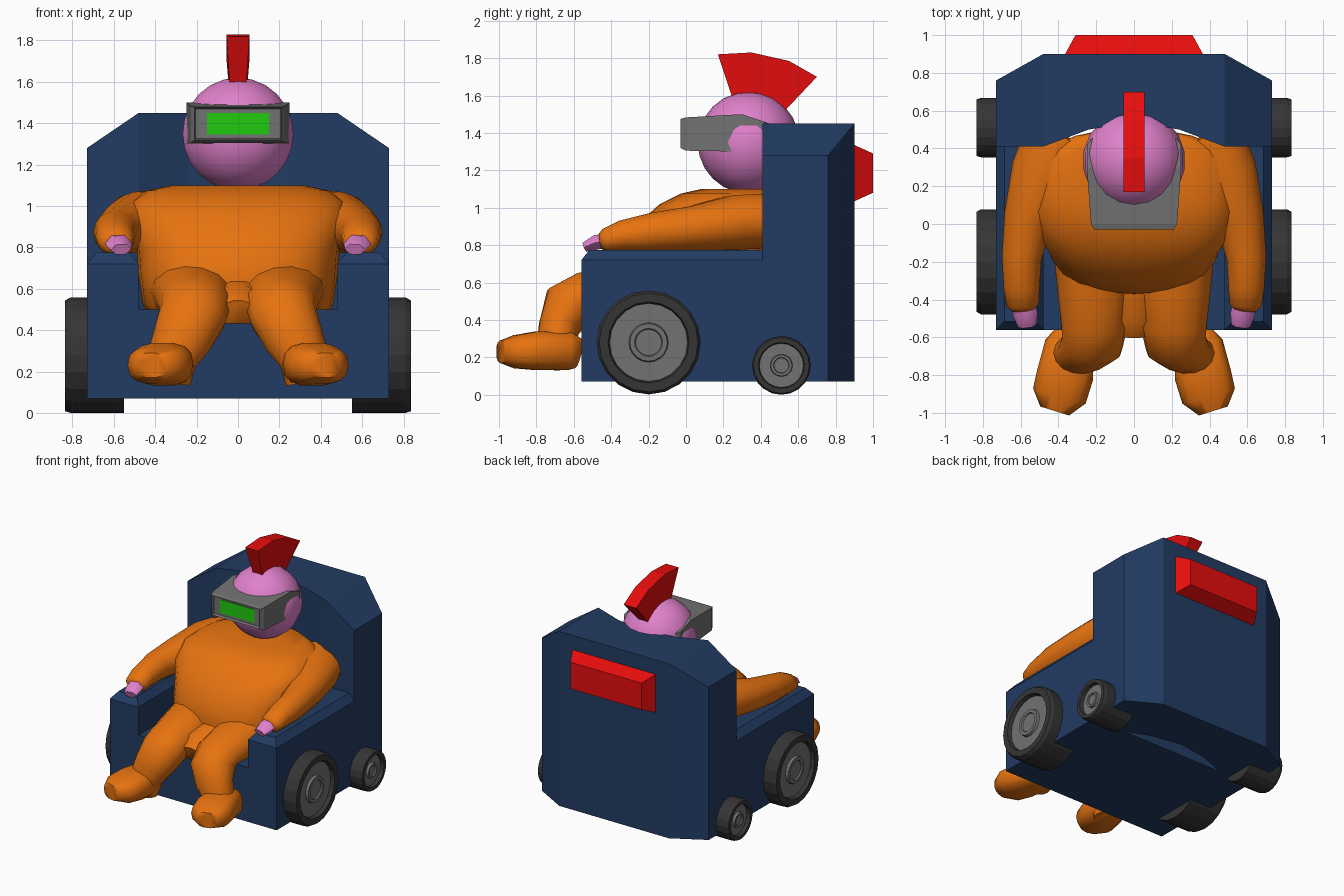
import bpy, bmesh
from math import sin, cos, pi, radians, copysign
from mathutils import Vector

if "Cube" in bpy.data.objects:
    bpy.data.objects.remove(bpy.data.objects["Cube"])


def material(name, rgb):
    m = bpy.data.materials.new(name)
    m.use_nodes = True
    m.diffuse_color = (*rgb, 1)
    m.node_tree.nodes["Principled BSDF"].inputs["Base Color"].default_value = (*rgb, 1)
    return m


BLUE = material("navy blue", (0.016, 0.045, 0.125))
ORANGE = material("suit orange", (0.8, 0.17, 0.005))
PINK = material("skin pink", (0.75, 0.22, 0.6))
RED = material("bright red", (0.8, 0.004, 0.004))
GREY = material("metal grey", (0.17, 0.17, 0.17))
BLACK = material("tyre black", (0.036, 0.036, 0.036))
GREEN = material("screen green", (0.015, 0.6, 0.005))


def finish(name, bm, mats, smooth=None):
    bmesh.ops.recalc_face_normals(bm, faces=bm.faces)
    me = bpy.data.meshes.new(name)
    bm.to_mesh(me)
    bm.free()
    for m in mats:
        me.materials.append(m)
    ob = bpy.data.objects.new(name, me)
    bpy.context.collection.objects.link(ob)
    if smooth:
        bpy.ops.object.select_all(action='DESELECT')
        ob.select_set(True)
        bpy.context.view_layer.objects.active = ob
        bpy.ops.object.shade_smooth_by_angle(angle=radians(smooth))
    return ob


def loft(bm, rings):
    """Skin a list of equal-length point rings and cap both ends."""
    vs = [[bm.verts.new(p) for p in ring] for ring in rings]
    n = len(vs[0])
    for a, b in zip(vs, vs[1:]):
        for i in range(n):
            bm.faces.new((a[i], a[(i + 1) % n], b[(i + 1) % n], b[i]))
    bm.faces.new(vs[0][::-1])
    bm.faces.new(vs[-1])


def rect(x0, x1, y0, y1, z):
    return [(x0, y0, z), (x1, y0, z), (x1, y1, z), (x0, y1, z)]


def tube(name, sections, mat, sides=14, axis=None, square=1.0, flip=1):
    """Oval sections (x, y, z, half width, half depth) along a path."""
    pts = [Vector((s[0] * flip, s[1], s[2])) for s in sections]
    rings = []
    for i, s in enumerate(sections):
        t = axis or (pts[min(i + 1, len(pts) - 1)] - pts[max(i - 1, 0)]).normalized()
        u = (Vector((1, 0, 0)) - t * t.x).normalized()
        v = t.cross(u)
        ring = []
        for k in range(sides):
            c, d = cos(2 * pi * k / sides), sin(2 * pi * k / sides)
            c, d = (copysign(abs(q) ** square, q) for q in (c, d))
            ring.append(pts[i] + u * c * s[3] + v * d * s[4])
        rings.append(ring)
    bm = bmesh.new()
    loft(bm, rings)
    return finish(name, bm, [mat], 65)


# Chair base: U-shaped section run from front to back
half = [(0.73, 0.07), (0.73, 0.72), (0.48, 0.72), (0.48, 0.5)]
section = half + [(-x, z) for x, z in half[::-1]]
bm = bmesh.new()
loft(bm, [[(x, y, z) for x, z in section] for y in (-0.56, 0.42)])
finish("chair_base", bm, [BLUE])

# Chair back: plan outline raised, then the top corners sliced off
half = [(0.24, 0.5), (0.48, 0.41), (0.73, 0.41), (0.73, 0.76), (0.48, 0.9)]
plan = [(0, 0.54)] + half + [(-x, y) for x, y in half[::-1]]
bm = bmesh.new()
loft(bm, [[(x, y, z) for x, y in plan] for z in (0.07, 1.45)])
for s in (1, -1):
    geom = bm.verts[:] + bm.edges[:] + bm.faces[:]
    cut = bmesh.ops.bisect_plane(bm, geom=geom, plane_co=(s * 0.73, 0, 1.28),
                                 plane_no=(s * 0.17, 0, 0.25), clear_outer=True)
    edges = [e for e in cut["geom_cut"] if isinstance(e, bmesh.types.BMEdge)]
    bmesh.ops.holes_fill(bm, edges=edges)
finish("chair_back", bm, [BLUE])

# Red panel on the back
bm = bmesh.new()
loft(bm, [[(x, 0.89, z) for x, z in ((-0.37, 1.03), (0.37, 1.03), (0.37, 1.34), (-0.37, 1.34))],
          [(x, 1.0, z) for x, z in ((-0.31, 1.08), (0.31, 1.08), (0.31, 1.29), (-0.31, 1.29))]])
finish("back_panel", bm, [RED])


def wheel(name, side, y, z, r):
    """Revolve a rim profile about the x axis; hub segments are grey."""
    prof = [(0.55, 1), (0.81, 1), (0.835, 0.95), (0.835, 0.78), (0.805, 0.75),
            (0.805, 0.38), (0.825, 0.36), (0.825, 0.27), (0.815, 0.25)]
    n = 20
    bm = bmesh.new()
    loft(bm, [[(side * x, y + r * k * cos(2 * pi * i / n), z + r * k * sin(2 * pi * i / n))
               for i in range(n)] for x, k in prof])
    for f in bm.faces:
        c = f.calc_center_median()
        dist = ((c.y - y) ** 2 + (c.z - z) ** 2) ** 0.5
        f.material_index = int(dist < 0.745 * r and abs(c.x) > 0.6)
    finish(name, bm, [BLACK, GREY])


# Paired parts
for side, label in ((1, "left"), (-1, "right")):
    wheel(label + "_front_wheel", side, -0.2, 0.28, 0.278)
    wheel(label + "_rear_wheel", side, 0.51, 0.157, 0.157)

    # Sloped armrest pad
    bm = bmesh.new()
    x0, x1 = sorted((side * 0.48, side * 0.73))
    loft(bm, [rect(x0, x1, -0.56, 0.42, 0.72),
              rect(x0 + 0.045, x1 - 0.045, -0.515, 0.42, 0.775)])
    finish(label + "_armrest", bm, [BLUE])

    tube(label + "_arm", [
        (0.36, 0.46, 0.93, 0.22, 0.15), (0.47, 0.25, 0.92, 0.19, 0.15),
        (0.56, 0.03, 0.89, 0.13, 0.12), (0.595, -0.18, 0.87, 0.105, 0.105),
        (0.595, -0.34, 0.85, 0.095, 0.085), (0.59, -0.43, 0.825, 0.085, 0.065),
        (0.587, -0.455, 0.82, 0.06, 0.045)], ORANGE, flip=side)
    tube(label + "_hand", [
        (0.59, -0.4, 0.83, 0.06, 0.045), (0.575, -0.48, 0.815, 0.065, 0.045),
        (0.565, -0.54, 0.79, 0.05, 0.03)], PINK, sides=6, flip=side)
    tube(label + "_leg", [
        (0.23, -0.1, 0.6, 0.2, 0.16), (0.215, -0.35, 0.56, 0.19, 0.14),
        (0.21, -0.54, 0.52, 0.175, 0.14), (0.22, -0.63, 0.47, 0.165, 0.145),
        (0.27, -0.68, 0.36, 0.145, 0.11), (0.32, -0.69, 0.26, 0.12, 0.11),
        (0.34, -0.69, 0.15, 0.11, 0.1)], ORANGE, flip=side)
    tube(label + "_foot", [
        (0.33, -0.575, 0.22, 0.09, 0.08), (0.34, -0.63, 0.235, 0.13, 0.105),
        (0.365, -0.8, 0.235, 0.15, 0.105), (0.395, -0.91, 0.23, 0.145, 0.09),
        (0.42, -0.99, 0.23, 0.08, 0.06)], ORANGE, square=0.75, flip=side)

# Torso, stacked upward with a belly sloping back to the neck
profile = [(0.45, 0.4, -0.34), (0.52, 0.46, -0.36), (0.66, 0.48, -0.37), (0.8, 0.49, -0.33),
           (0.93, 0.54, -0.24), (1.02, 0.52, -0.14), (1.075, 0.44, -0.03), (1.1, 0.32, 0.08)]
tube("torso", [(0, (front + 0.5) / 2, z, w, (0.5 - front) / 2) for z, w, front in profile],
     ORANGE, sides=24, axis=Vector((0, 0, 1)), square=0.75)
tube("crotch", [(0, -0.2, 0.52, 0.16, 0.14), (0, -0.5, 0.5, 0.14, 0.12),
                (0, -0.575, 0.47, 0.1, 0.08)], ORANGE)

# Head
bm = bmesh.new()
bmesh.ops.create_uvsphere(bm, u_segments=18, v_segments=12, radius=0.272)
bmesh.ops.translate(bm, verts=bm.verts, vec=(0, 0.335, 1.348))
finish("head", bm, [PINK], 65)

# Crest
side_view = [(0.17, 1.82, 0.055), (0.35, 1.83, 0.055), (0.55, 1.785, 0.055), (0.7, 1.7, 0.055),
             (0.53, 1.52, 0.04), (0.38, 1.55, 0.04), (0.25, 1.58, 0.04)]
bm = bmesh.new()
loft(bm, [[(s * w, y, z) for y, z, w in side_view] for s in (-1, 1)])
finish("crest", bm, [RED])

# Visor: widening block with a sunken front
bm = bmesh.new()
loft(bm, [[(-w, y, lo), (w, y, lo), (w, y, hi), (-w, y, hi)] for y, w, lo, hi in (
    (-0.03, 0.21, 1.32, 1.475), (0, 0.228, 1.305, 1.483), (0.3, 0.25, 1.3, 1.5),
    (0.42, 0.25, 1.33, 1.46), (0.47, 0.21, 1.35, 1.44))])
bm.faces.ensure_lookup_table()
front = min(bm.faces, key=lambda f: f.calc_center_median().y)
bmesh.ops.inset_region(bm, faces=[front], thickness=0.015)
bmesh.ops.inset_region(bm, faces=[front], thickness=0.008)
bmesh.ops.translate(bm, verts=front.verts, vec=(0, 0.025, 0))
finish("visor", bm, [GREY])

# Screen
bm = bmesh.new()
loft(bm, [[(x, y, z) for x, z in ((-0.15, 1.345), (0.15, 1.345), (0.15, 1.45), (-0.15, 1.45))]
          for y in (-0.01, -0.003)])
finish("screen", bm, [GREEN])
